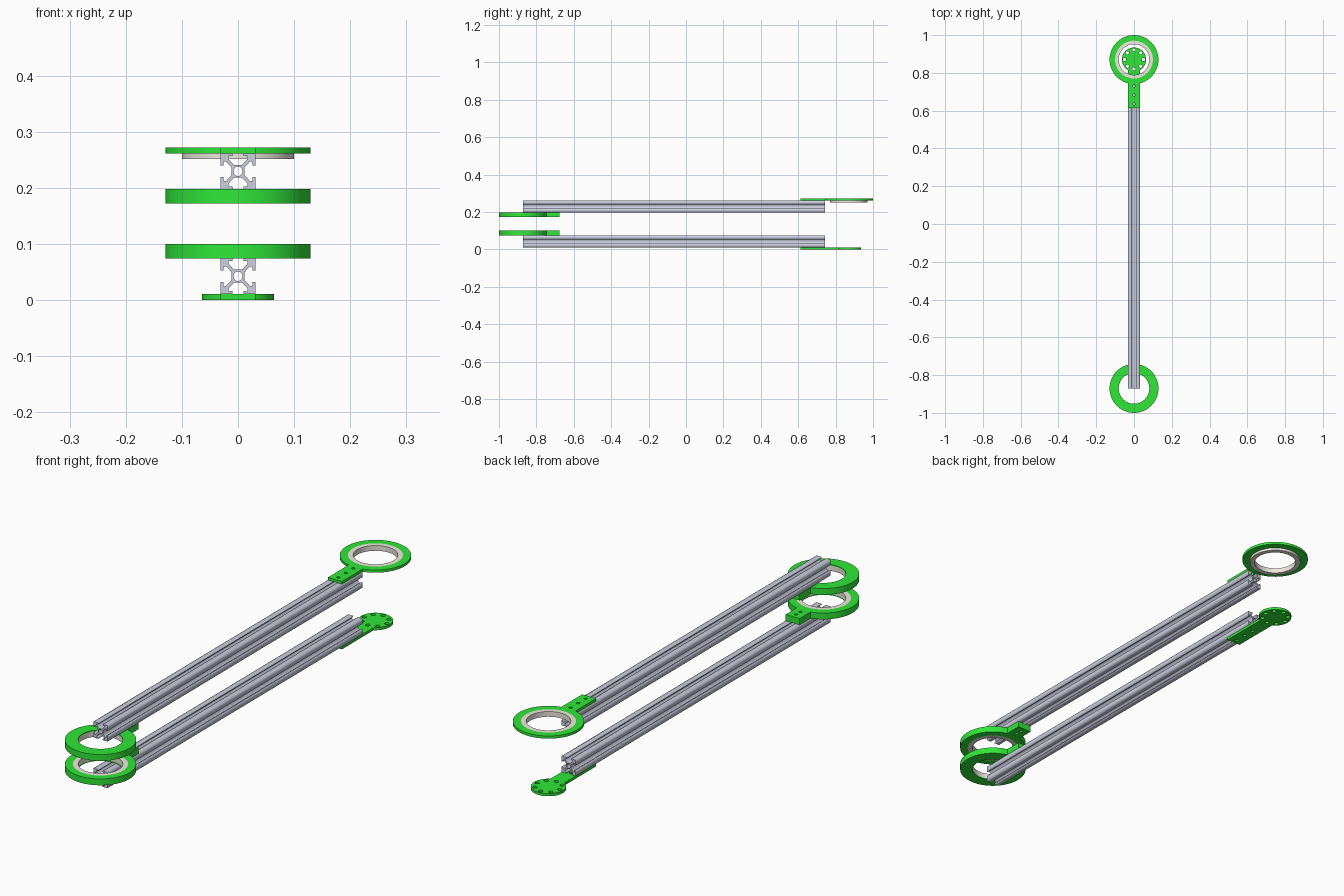
import bpy, bmesh
from math import sin, cos, asin, pi
from mathutils import Matrix

if "Cube" in bpy.data.objects:
    bpy.data.objects.remove(bpy.data.objects["Cube"])


def material(name, rgb):
    m = bpy.data.materials.new(name)
    m.diffuse_color = (*rgb, 1)
    m.use_nodes = True
    m.node_tree.nodes["Principled BSDF"].inputs["Base Color"].default_value = m.diffuse_color
    return m


GREEN = material("green_plastic", (0.03, 0.8, 0.04))
CREAM = material("cream_steel", (0.86, 0.83, 0.74))
ALU = material("blue_grey_aluminium", (0.6, 0.63, 0.74))


def circle(x, y, r, n=64):
    return [(x + r * cos(2 * pi * i / n), y + r * sin(2 * pi * i / n)) for i in range(n)]


def extrude(name, loops, thickness, mat, matrix):
    """Fill flat loops (outline plus holes), extrude and place them."""
    cu = bpy.data.curves.new(name, 'CURVE')
    cu.dimensions, cu.fill_mode, cu.extrude = '2D', 'BOTH', thickness / 2
    for loop in loops:
        s = cu.splines.new('POLY')
        s.points.add(len(loop) - 1)
        for p, (x, y) in zip(s.points, loop):
            p.co = (x, y, 0, 1)
        s.use_cyclic_u = True
    tmp = bpy.data.objects.new(name + "_curve", cu)
    bpy.context.collection.objects.link(tmp)
    bpy.context.view_layer.update()
    dg = bpy.context.evaluated_depsgraph_get()
    me = bpy.data.meshes.new_from_object(tmp.evaluated_get(dg))
    bpy.data.objects.remove(tmp)
    bm = bmesh.new()
    bm.from_mesh(me)
    bmesh.ops.remove_doubles(bm, verts=bm.verts, dist=1e-5)
    bmesh.ops.transform(bm, matrix=matrix, verts=bm.verts)
    bmesh.ops.recalc_face_normals(bm, faces=bm.faces)
    bm.to_mesh(me)
    bm.free()
    me.name = name
    me.materials.clear()
    me.materials.append(mat)
    ob = bpy.data.objects.new(name, me)
    bpy.context.collection.objects.link(ob)
    return ob


def smooth(ob):
    bpy.ops.object.select_all(action='DESELECT')
    ob.select_set(True)
    bpy.context.view_layer.objects.active = ob
    bpy.ops.object.shade_smooth_by_angle(angle=0.5)


def slab(name, loops, y, z0, z1, mat):
    return extrude(name, loops, z1 - z0, mat, Matrix.Translation((0, y, (z0 + z1) / 2)))


def paddle(r, w, length, d, n=72):
    """Round head with a straight tab; d is the tab's direction along y."""
    a = asin(w / r)
    pts = [(w, length)]
    for i in range(n + 1):
        t = pi / 2 - a - (2 * pi - 2 * a) * i / n
        pts.append((r * cos(t), r * sin(t)))
    pts.append((-w, length))
    return [(x, d * y) for x, y in pts]


HUB, W, H = 0.8705, 0.031, 0.0318
R_OUT, R_BEAR, R_IN = 0.1295, 0.1, 0.081
Z = [0, 0.0107, 0.0743, 0.0998, 0.1722, 0.1977, 0.2613, 0.272]

# Slotted beams: one quarter of the section, turned four times
quarter = [(-0.007, 0.0115), (0.007, 0.0115), (0.0175, 0.022), (0.0175, 0.0268),
           (0.0103, 0.0268), (0.0103, H), (H, H), (H, 0.0103), (0.0268, 0.0103),
           (0.0268, 0.0175), (0.022, 0.0175)]
section, q = [], quarter[1:]
for _ in range(4):
    section += q
    q = [(y, -x) for x, y in q]
    section.append((0.0115 * (1 if _ == 0 else 0), 0.007) if _ == 0 else
                   [(0.007, -0.0115), (-0.0115, -0.007), (-0.007, 0.0115)][_ - 1])
# drop repeated points where the core corner is already listed
section = [p for i, p in enumerate(section) if p not in section[:i]]
for name, z0, z1 in (("lower_beam", Z[1], Z[2]), ("upper_beam", Z[5], Z[6])):
    m = Matrix.Translation((0, -0.064, (z0 + z1) / 2)) @ Matrix.Rotation(pi / 2, 4, 'X') \
        @ Matrix.Diagonal((W / H, 1, 1, 1))
    extrude(name, [section, circle(0, 0, 0.0085, 32)], 1.614, ALU, m)

# Rear plates with screw holes in their tabs
screws = [circle(0, y - HUB, 0.0065, 20) for y in (0.73, 0.683, 0.636)]
bolts = [circle(0.05 * cos(i * pi / 4), 0.05 * sin(i * pi / 4), 0.0085, 24) for i in range(8)]
smooth(slab("bolt_plate", [paddle(0.064, W, 0.257, -1)] + bolts + screws, HUB, Z[0], Z[1], GREEN))
smooth(slab("top_bearing_plate", [paddle(R_OUT, W, 0.257, -1), circle(0, 0, R_BEAR, 96)] + screws[1:]
            + [circle(0, -0.1405, 0.0065, 20)], HUB, Z[6], Z[7], GREEN))

# Front bearing housings: the lip touches the beam, the bore opens to the gap
LIP = 0.0045
tab_holes = [circle(0, y + HUB, 0.0065, 20) for y in (-0.724, -0.697)]
for name, z0, z1, b0, b1 in (("lower_housing", Z[2], Z[3], Z[2] + LIP, Z[3] + 0.01),
                             ("upper_housing", Z[4], Z[5], Z[4] - 0.01, Z[5] - LIP)):
    ob = slab(name, [paddle(R_OUT, W, 0.195, 1), circle(0, 0, R_IN, 96)] + tab_holes,
              -HUB, z0, z1, GREEN)
    cutter = slab(name + "_cutter", [circle(0, 0, R_BEAR, 96)], -HUB, b0, b1, GREEN)
    cutter.hide_render = True
    mod = ob.modifiers.new("bore", 'BOOLEAN')
    mod.operation, mod.object, mod.solver = 'DIFFERENCE', cutter, 'EXACT'
    bpy.context.view_layer.objects.active = ob
    bpy.ops.object.modifier_apply(modifier=mod.name)
    bpy.data.objects.remove(cutter)
    smooth(ob)

# Bearings
for name, y, z0, z1 in (("lower_bearing", -HUB, Z[2] + LIP, Z[3]),
                        ("upper_bearing", -HUB, Z[4], Z[5] - LIP),
                        ("rear_bearing", HUB, 0.251, Z[7])):
    smooth(slab(name, [circle(0, 0, R_BEAR, 96), circle(0, 0, R_IN, 96)], y, z0, z1, CREAM))
